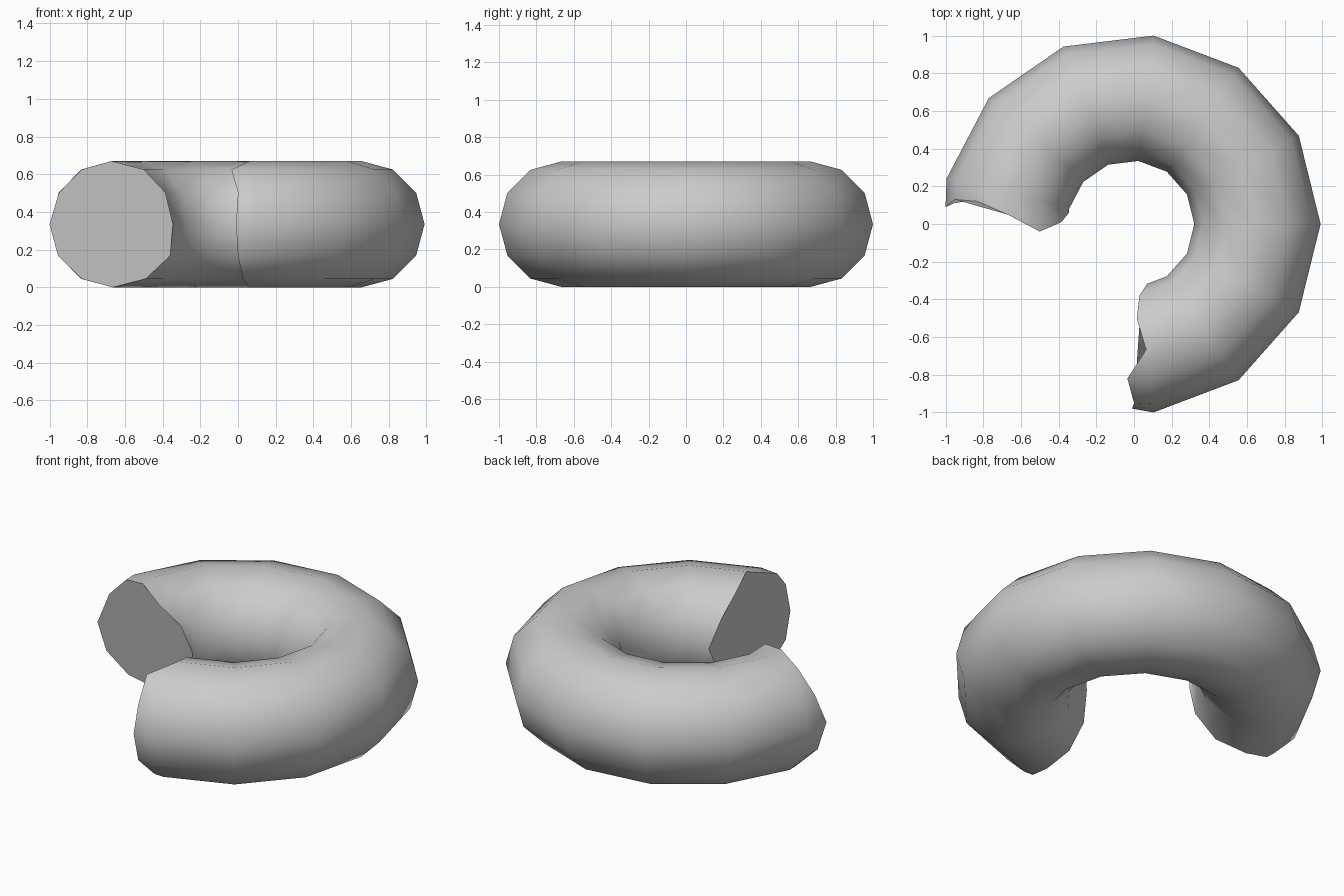
import bpy, bmesh, math

if "Cube" in bpy.data.objects:
    bpy.data.objects.remove(bpy.data.objects["Cube"])

MAJOR, MINOR, CX = 0.672, 0.335, -0.017
STEP = 2 * math.pi / 13
SIDES = 12

# Uneven cut outlines (x, y), from the outer side over the top to the underside
LEFT_CUT = [(-1.0, .09), (-.95, .13), (-.83, .12), (-.67, .05), (-.50, -.04), (-.385, .01),
            (-.345, .06), (-.36, .09), (-.49, .11), (-.665, .16), (-.83, .14), (-.955, .11)]
RIGHT_CUT = [(-.01, -.98), (0, -.95), (-.035, -.82), (.064, -.667), (.015, -.503), (.029, -.379),
             (.07, -.317), (.04, -.38), (.042, -.50), (.06, -.667), (.025, -.83), (0, -.95)]


def height(j):
    return MINOR + MINOR * math.sin(2 * math.pi * j / SIDES)


def ring(k):
    a = k * STEP
    pts = []
    for j in range(SIDES):
        r = MAJOR + MINOR * math.cos(2 * math.pi * j / SIDES)
        pts.append((CX + r * math.cos(a), r * math.sin(a), height(j)))
    return pts


def cut_ring(outline):
    return [(x, y, height(j)) for j, (x, y) in enumerate(outline)]


def clip(points, limit, sign):
    # pull ring points back onto the cut where they would pass it
    out = []
    for p, q in zip(points, limit):
        ap = math.atan2(p[1], p[0] - CX)
        aq = math.atan2(q[1], q[0] - CX) 
        gap = (aq - ap + math.pi) % (2 * math.pi) - math.pi
        out.append(p if gap * sign > 0.03 else q)
    return out


# Open ring body
left, right = cut_ring(LEFT_CUT), cut_ring(RIGHT_CUT)
rings = [right, clip(ring(-3), right, -1)]
rings += [ring(k) for k in range(-2, 6)]
rings += [clip(ring(6), left, 1), left]

bm = bmesh.new()
loops = [[bm.verts.new(p) for p in r] for r in rings]
for a, b in zip(loops, loops[1:]):
    for j in range(SIDES):
        n = (j + 1) % SIDES
        bm.faces.new((a[j], a[n], b[n], b[j]))
caps = [bm.faces.new(loops[0]), bm.faces.new(loops[-1])]
bmesh.ops.remove_doubles(bm, verts=bm.verts[:], dist=0.004)
bmesh.ops.recalc_face_normals(bm, faces=bm.faces[:])

mesh = bpy.data.meshes.new("open_ring")
bm.to_mesh(mesh)
bm.free()
obj = bpy.data.objects.new("open_ring", mesh)
bpy.context.collection.objects.link(obj)
bpy.context.view_layer.objects.active = obj
obj.select_set(True)
bpy.ops.object.shade_smooth_by_angle(angle=math.radians(40))
# Flat cut faces with crisp rims
for p in mesh.polygons:
    if len(p.vertices) > 6:
        p.use_smooth = False
